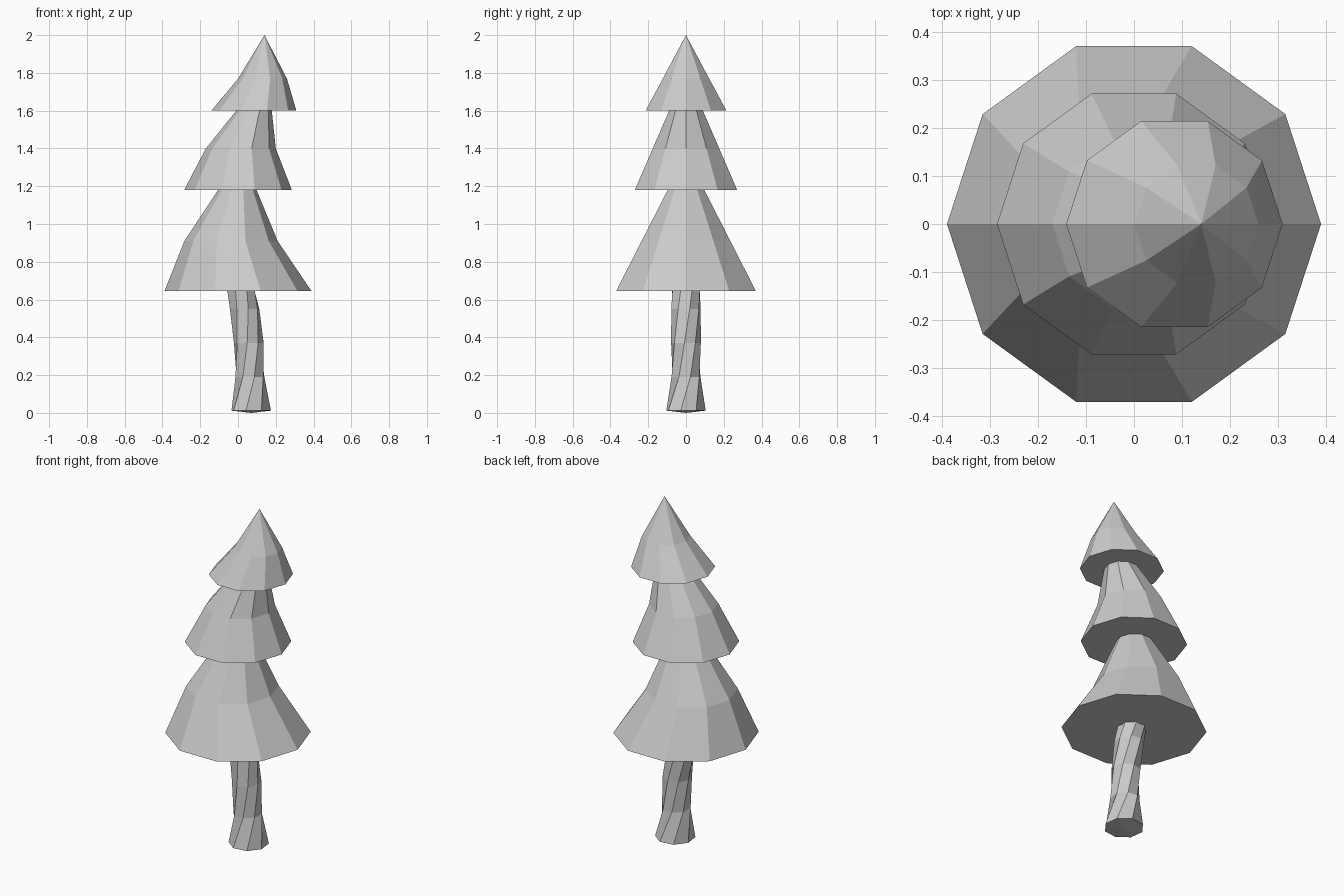
import bpy, bmesh
from math import sin, cos, pi, radians

if "Cube" in bpy.data.objects:
    bpy.data.objects.remove(bpy.data.objects["Cube"])


def loft(name, rings, sides, base_z, tip=None):
    """Stack rings (x centre, z, radius, turn in degrees); close with a base fan and a tip or cap."""
    bm = bmesh.new()
    loops = []
    for cx, z, r, turn in rings:
        angles = [radians(turn) + 2 * pi * i / sides for i in range(sides)]
        loops.append([bm.verts.new((cx + r * cos(a), r * sin(a), z)) for a in angles])
    base = bm.verts.new((rings[0][0], 0, base_z))
    top = bm.verts.new((tip[0], 0, tip[1])) if tip else None
    for i in range(sides):
        j = (i + 1) % sides
        for low, high in zip(loops, loops[1:]):
            bm.faces.new((low[i], low[j], high[j], high[i]))
        bm.faces.new((base, loops[0][j], loops[0][i]))
        if top:
            bm.faces.new((loops[-1][i], loops[-1][j], top))
    if not top:
        bm.faces.new(loops[-1])
    bmesh.ops.recalc_face_normals(bm, faces=bm.faces)
    mesh = bpy.data.meshes.new(name)
    bm.to_mesh(mesh)
    bm.free()
    obj = bpy.data.objects.new(name, mesh)
    bpy.context.collection.objects.link(obj)
    return obj


# Twisted, leaning eight-sided trunk with a flared foot
loft("trunk", [(0.07, 0.012, 0.108, 30), (0.063, 0.19, 0.08, 62), (0.057, 0.37, 0.079, 84),
               (0.035, 0.55, 0.08, 104), (-0.005, 0.75, 0.08, 124)], 8, 0.0)

# Three ten-sided bent cones of foliage
tiers = {
    "lower_foliage": ([(0.0, 0.645, 0.389, 0), (-0.037, 0.91, 0.247, 0)], (0.02, 1.37)),
    "middle_foliage": ([(0.0, 1.18, 0.285, 0), (0.015, 1.40, 0.185, 0)], (0.157, 1.807)),
    "top_foliage": ([(0.084, 1.60, 0.225, 0), (0.13, 1.77, 0.129, 0)], (0.14, 2.0)),
}
for name, (rings, tip) in tiers.items():
    loft(name, rings, 10, rings[0][1], tip)
